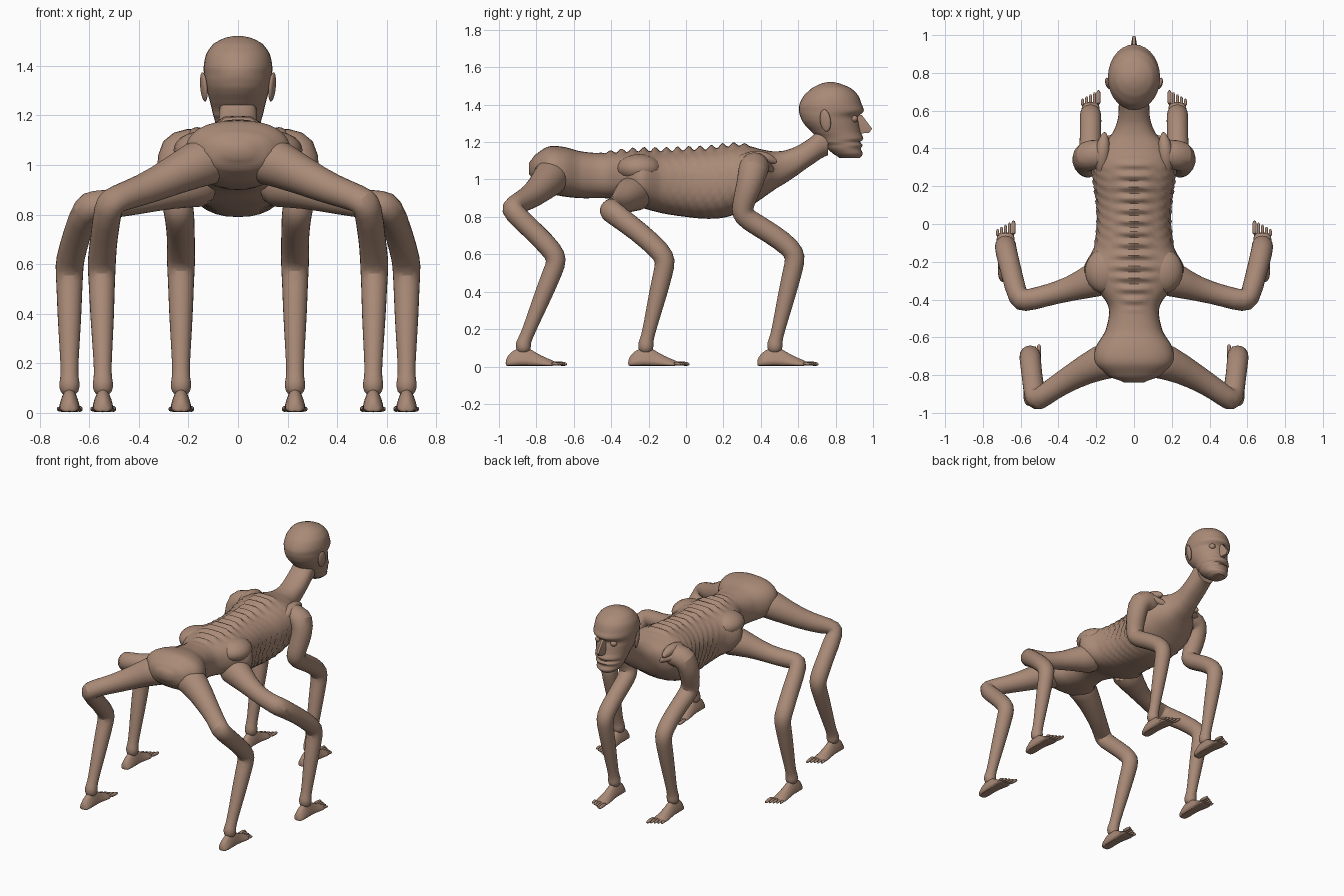
import bpy, bmesh, math
from mathutils import Vector

cube = bpy.data.objects.get("Cube")
if cube:
    bpy.data.objects.remove(cube)

skin = bpy.data.materials.new("brown skin")
skin.use_nodes = True
TONE = (0.40, 0.255, 0.185, 1)
skin.diffuse_color = TONE
skin.node_tree.nodes["Principled BSDF"].inputs["Base Color"].default_value = TONE


def finish(name, bm, subdiv=0, angle=50):
    bmesh.ops.recalc_face_normals(bm, faces=bm.faces)
    mesh = bpy.data.meshes.new(name)
    bm.to_mesh(mesh)
    bm.free()
    mesh.materials.append(skin)
    obj = bpy.data.objects.new(name, mesh)
    bpy.context.collection.objects.link(obj)
    if subdiv:
        mod = obj.modifiers.new("smooth", "SUBSURF")
        mod.levels = mod.render_levels = subdiv
    bpy.ops.object.select_all(action="DESELECT")
    obj.select_set(True)
    bpy.context.view_layer.objects.active = obj
    bpy.ops.object.shade_smooth_by_angle(angle=math.radians(angle))
    return obj


def bridge(bm, rings):
    """Skin a list of equal rings of points and cap both ends."""
    loops = [[bm.verts.new(p) for p in ring] for ring in rings]
    n = len(loops[0])
    for a, b in zip(loops, loops[1:]):
        for i in range(n):
            j = (i + 1) % n
            bm.faces.new((a[i], a[j], b[j], b[i]))
    bm.faces.new(loops[0])
    bm.faces.new(loops[-1])


def spline(keys, t):
    """Catmull-Rom through rows of values, keyed by the first column."""
    k = max(i for i in range(len(keys) - 1) if keys[i][0] <= t or i == 0)
    rows = [keys[min(max(k + d, 0), len(keys) - 1)] for d in (-1, 0, 1, 2)]
    p0, p1, p2, p3 = rows
    u = (t - p1[0]) / (p2[0] - p1[0])
    out = []
    for a, b, c, d in list(zip(p0, p1, p2, p3))[1:]:
        m1, m2 = (c - a) / 2, (d - b) / 2
        out.append((2*u**3 - 3*u*u + 1) * b + (u**3 - 2*u*u + u) * m1
                   + (3*u*u - 2*u**3) * c + (u**3 - u*u) * m2)
    return out


def tube(name, path, x_scale=1.0, sides=12, subdiv=1):
    """Limb along points (x, y, z, radius), mitred at the bends."""
    pts = [Vector(p[:3]) for p in path]
    rings = []
    for i, p in enumerate(pts):
        before = (p - pts[i - 1]).normalized() if i else Vector()
        after = (pts[i + 1] - p).normalized() if i < len(pts) - 1 else Vector()
        t = (before + after).normalized()
        up = Vector((0, 1, 0)) if abs(t.y) < 0.8 else Vector((0, 0, 1))
        side = up.cross(t).normalized()
        up = t.cross(side)
        r = path[i][3]
        rings.append([p + side * r * x_scale * math.cos(a) + up * r * math.sin(a)
                      for a in (2 * math.pi * k / sides for k in range(sides))])
    bm = bmesh.new()
    bridge(bm, rings)
    return finish(name, bm, subdiv)


def ball(name, centre, size, subdiv=0):
    bm = bmesh.new()
    bmesh.ops.create_uvsphere(bm, u_segments=20, v_segments=12, radius=1)
    for v in bm.verts:
        v.co = Vector(c + s * q for c, s, q in zip(centre, size, v.co))
    return finish(name, bm, subdiv)


def signed_pow(v, e):
    return math.copysign(abs(v) ** e, v)


# Torso and neck: y, half width, bottom, top
body = [(-0.84, 0.05, 1.03, 1.09), (-0.81, 0.13, 0.98, 1.13), (-0.74, 0.205, 0.93, 1.175),
        (-0.66, 0.205, 0.91, 1.175), (-0.56, 0.15, 0.90, 1.15), (-0.44, 0.135, 0.90, 1.14),
        (-0.34, 0.20, 0.89, 1.145), (-0.24, 0.265, 0.85, 1.15), (-0.13, 0.215, 0.82, 1.15),
        (0.0, 0.195, 0.80, 1.155), (0.12, 0.20, 0.79, 1.16), (0.22, 0.215, 0.80, 1.175),
        (0.32, 0.22, 0.84, 1.18), (0.41, 0.18, 0.90, 1.16), (0.48, 0.115, 0.95, 1.15),
        (0.56, 0.085, 1.00, 1.165), (0.66, 0.08, 1.07, 1.22), (0.76, 0.075, 1.13, 1.31)]
rings, steps, sides = [], 150, 32
for s in range(steps + 1):
    y = body[0][0] + (body[-1][0] - body[0][0]) * s / steps
    w, lo, hi = spline(body, y)
    mid, half = (lo + hi) / 2, (hi - lo) / 2
    ribs = max(0, 1 - abs((y - 0.1) / 0.25) ** 4)
    spine = max(0, 1 - abs((y + 0.05) / 0.42) ** 6)
    ring = []
    for k in range(sides):
        a = 2 * math.pi * k / sides
        c, n = signed_pow(math.cos(a), 0.85), signed_pow(math.sin(a), 0.85)
        wave = math.sin((y + 0.10 * n) * 2 * math.pi / 0.052)
        swell = 1 + 0.035 * ribs * abs(c) * wave
        bump = 0.012 * spine * (1 + math.sin(y * 2 * math.pi / 0.06)) if n > 0.98 else 0
        ring.append((w * c * swell, y, mid + half * n + bump))
    rings.append(ring)
bm = bmesh.new()
bridge(bm, rings)
finish("torso_and_neck", bm)

# Head: height, back, face, half width
skull = [(1.115, 0.82, 0.93, 0.05), (1.135, 0.79, 0.945, 0.075), (1.165, 0.755, 0.935, 0.09),
         (1.185, 0.74, 0.945, 0.095), (1.20, 0.72, 0.93, 0.10), (1.215, 0.71, 0.948, 0.104),
         (1.25, 0.675, 0.935, 0.112), (1.30, 0.63, 0.925, 0.125), (1.335, 0.612, 0.92, 0.132),
         (1.365, 0.604, 0.95, 0.137), (1.40, 0.606, 0.94, 0.138), (1.45, 0.632, 0.92, 0.127),
         (1.49, 0.675, 0.88, 0.098), (1.513, 0.72, 0.825, 0.055), (1.521, 0.76, 0.79, 0.015)]
rings = []
for s in range(61):
    z = skull[0][0] + (skull[-1][0] - skull[0][0]) * s / 60
    back, face, w = spline(skull, z)
    rings.append([(w * math.cos(a), (back + face) / 2 + (face - back) / 2 * math.sin(a), z)
                  for a in (2 * math.pi * k / 28 for k in range(28))])
bm = bmesh.new()
bridge(bm, rings)
finish("head", bm)

# Nose: a wedge with its tip forward
bm = bmesh.new()
bridge(bm, [[(-0.012, 0.90, 1.35), (0.012, 0.90, 1.35), (0.008, 0.94, 1.345), (-0.008, 0.94, 1.345)],
            [(-0.024, 0.90, 1.275), (0.024, 0.90, 1.275), (0.008, 0.995, 1.272), (-0.008, 0.995, 1.272)],
            [(-0.022, 0.90, 1.243), (0.022, 0.90, 1.243), (0.007, 0.98, 1.25), (-0.007, 0.98, 1.25)]])
finish("nose", bm)

for s, tag in ((1, "left"), (-1, "right")):
    ball(tag + "_eye", (s * 0.06, 0.897, 1.325), (0.022, 0.022, 0.02))
    ear = ball(tag + "_ear", (0, 0, 0), (0.012, 0.03, 0.06))
    ear.location = (s * 0.138, 0.745, 1.315)
    ear.rotation_euler = (0.1, s * 0.12, s * -0.3)


def foot(name, x, y, s):
    """Foot pointing along +y from an ankle at (x, y), with five toes."""
    shape = [(-0.095, 0.018, 0.03), (-0.08, 0.04, 0.065), (-0.03, 0.045, 0.10), (0.02, 0.043, 0.105),
             (0.07, 0.045, 0.07), (0.13, 0.053, 0.04), (0.175, 0.05, 0.026)]
    rings = []
    for dy, w, h in shape:
        profile = [(-1, 0), (1, 0), (0.95, 0.3), (0.6, 0.75), (0.25, 1), (-0.25, 1), (-0.6, 0.75), (-0.95, 0.3)]
        rings.append([(x + w * u, y + dy, h * v + 0.002) for u, v in profile])
    bm = bmesh.new()
    bridge(bm, rings)
    finish(name, bm, 1, 60)
    for i in range(5):
        tx = x + s * (i - 2) * 0.021
        r = 0.013 if i == 0 else 0.010
        end = y + 0.235 - 0.011 * i
        tube(f"{name}_toe_{i + 1}", [(tx, y + 0.15, 0.018, r), (tx, end - 0.02, 0.015, r),
                                     (tx, end, 0.011, r * 0.6)], sides=8)


# Legs: upper path to the lower joint, then the ankle position
legs = {
    "rear": ([(0.06, -0.70, 1.04, 0.12), (0.18, -0.73, 1.00, 0.095), (0.33, -0.81, 0.92, 0.07),
              (0.44, -0.88, 0.88, 0.06), (0.51, -0.935, 0.855, 0.062), (0.525, -0.925, 0.825, 0.062),
              (0.54, -0.80, 0.71, 0.056), (0.55, -0.715, 0.62, 0.06)], (0.545, -0.87)),
    "middle": ([(0.10, -0.25, 0.94, 0.12), (0.22, -0.30, 0.92, 0.095), (0.34, -0.345, 0.875, 0.065),
                (0.47, -0.38, 0.845, 0.058), (0.58, -0.41, 0.84, 0.064), (0.615, -0.395, 0.825, 0.066),
                (0.65, -0.25, 0.72, 0.058), (0.68, -0.135, 0.615, 0.06)], (0.68, -0.215)),
    "front": ([(0.10, 0.37, 1.07, 0.075), (0.20, 0.37, 1.075, 0.082), (0.255, 0.36, 1.06, 0.085),
               (0.265, 0.34, 0.97, 0.072), (0.25, 0.305, 0.87, 0.062), (0.24, 0.30, 0.82, 0.064),
               (0.235, 0.33, 0.785, 0.062), (0.23, 0.46, 0.71, 0.058), (0.23, 0.56, 0.635, 0.06)],
              (0.23, 0.475)),
}
for leg, (upper, (ax, ay)) in legs.items():
    jx, jy, jz, jr = upper[-1]
    lower = [(jx, jy + 0.028, jz - 0.05, 0.058)]
    for f, r in ((0.15, 0.054), (0.4, 0.05), (0.7, 0.041), (0.93, 0.035)):
        lower.append((jx + (ax - jx) * f, jy + 0.028 + (ay - jy - 0.028) * f,
                      jz - 0.05 + (0.12 - jz + 0.05) * f, r))
    lower += [(ax, ay, 0.125, 0.043), (ax, ay, 0.10, 0.043), (ax, ay, 0.07, 0.032)]
    for s, tag in ((1, "left"), (-1, "right")):
        path = [(s * x, y, z, r) for x, y, z, r in upper + lower]
        tube(f"{tag}_{leg}_leg", path)
        foot(f"{tag}_{leg}_foot", s * ax, ay, s)

# Shoulder blades and collar bones
for s, tag in ((1, "left"), (-1, "right")):
    tube(tag + "_shoulder_blade", [(s * 0.17, 0.25, 1.08, 0.03), (s * 0.17, 0.36, 1.12, 0.045),
                                   (s * 0.16, 0.44, 1.115, 0.035), (s * 0.155, 0.49, 1.09, 0.008)])
    tube(tag + "_collar_bone", [(s * 0.04, 0.47, 1.02, 0.02), (s * 0.13, 0.45, 1.06, 0.025),
                                (s * 0.24, 0.40, 1.10, 0.03)], sides=8)
    ball(tag + "_hip_crest", (s * 0.15, -0.25, 1.06), (0.11, 0.12, 0.075))
